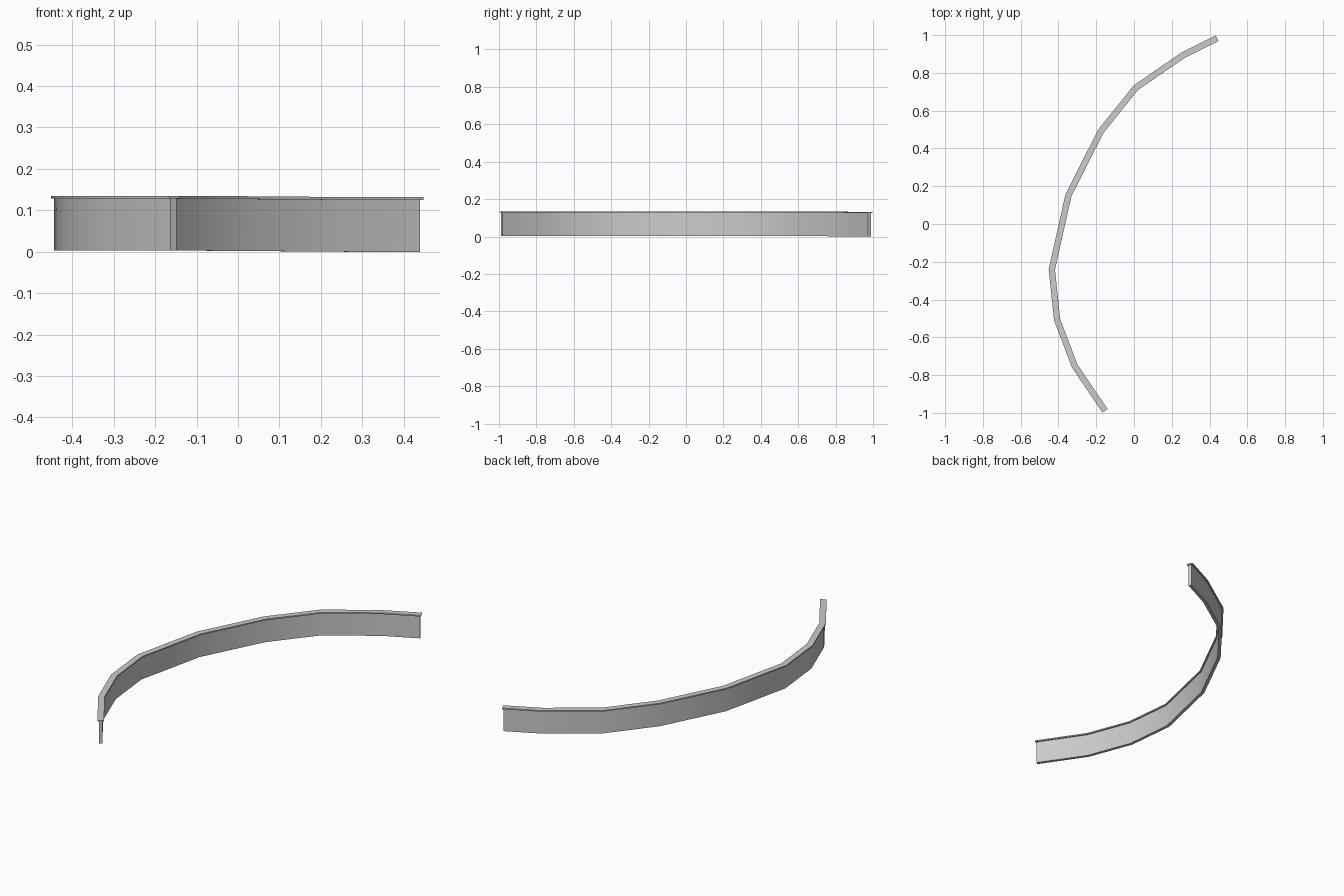
import bpy, bmesh, math
from mathutils import Vector

if "Cube" in bpy.data.objects:
    bpy.data.objects.remove(bpy.data.objects["Cube"])

# Centre line of the curved wall: x, y, ground height
PATH = [(-0.156, -0.985, .003), (-0.314, -0.752, .003), (-0.407, -0.507, .003),
        (-0.435, -0.240, .003), (-0.347, 0.152, .003), (-0.176, 0.490, .003),
        (0.010, 0.722, .002), (0.262, 0.895, 0), (0.436, 0.981, 0)]


def sweep(name, half, z0, z1, extend):
    """Rectangular section swept along PATH with mitred corners."""
    pts = [Vector(p) for p in PATH]
    dirs = [(b - a).to_2d().normalized() for a, b in zip(pts, pts[1:])]
    pts[0] -= dirs[0].to_3d() * extend
    pts[-1] += dirs[-1].to_3d() * extend
    bm = bmesh.new()
    rings = []
    for i, p in enumerate(pts):
        a, b = dirs[max(i - 1, 0)], dirs[min(i, len(dirs) - 1)]
        t = (a + b).normalized()
        n = Vector((-t.y, t.x, 0)) * half / t.dot(a)
        rings.append([bm.verts.new(p + n * s + Vector((0, 0, z)))
                      for s, z in ((-1, z0), (1, z0), (1, z1), (-1, z1))])
    for r, q in zip(rings, rings[1:]):
        for k in range(4):
            m = (k + 1) % 4
            bm.faces.new((r[k], r[m], q[m], q[k]))
    bm.faces.new(rings[0])
    bm.faces.new(rings[-1])
    bmesh.ops.recalc_face_normals(bm, faces=bm.faces)
    me = bpy.data.meshes.new(name)
    bm.to_mesh(me)
    bm.free()
    ob = bpy.data.objects.new(name, me)
    bpy.context.collection.objects.link(ob)
    bpy.context.view_layer.objects.active = ob
    ob.select_set(True)
    bpy.ops.object.shade_smooth_by_angle(angle=math.radians(30))
    ob.select_set(False)


# Thin upright wall and the wider capping strip on top
sweep("curved_wall", 0.0085, 0, 0.125, 0)
sweep("wall_capping", 0.0165, 0.125, 0.132, 0.005)
